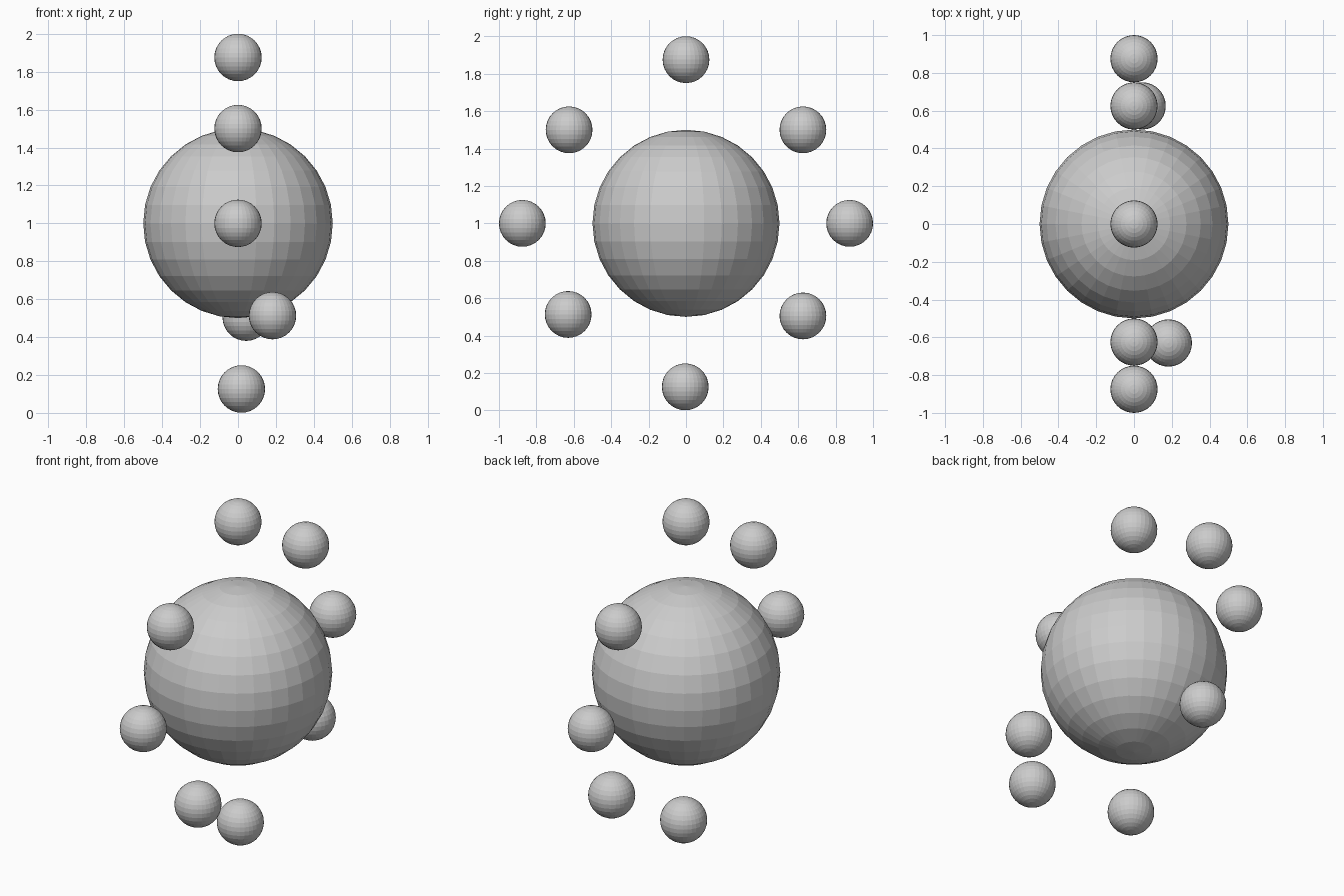
import bpy

if "Cube" in bpy.data.objects:
    bpy.data.objects.remove(bpy.data.objects["Cube"])


def ball(name, radius, location):
    """Flat-faced UV sphere."""
    bpy.ops.mesh.primitive_uv_sphere_add(
        segments=32, ring_count=16, radius=radius, location=location)
    bpy.context.object.name = name


# Large central sphere
ball("central_sphere", 0.5, (0, 0, 1))

# Ring of small spheres around it in the y-z plane; the lower ones drift in +x
ring = {
    "top": (0, 0, 1.875),
    "upper_front": (0, -0.625, 1.5),
    "upper_back": (0, 0.625, 1.5),
    "front": (0, -0.875, 1.0),
    "back": (0, 0.875, 1.0),
    "lower_front": (0.182, -0.63, 0.513),
    "lower_back": (0.043, 0.625, 0.505),
    "bottom": (0.018, -0.004, 0.126),
}
for place, location in ring.items():
    ball(place + "_small_sphere", 0.125, location)
